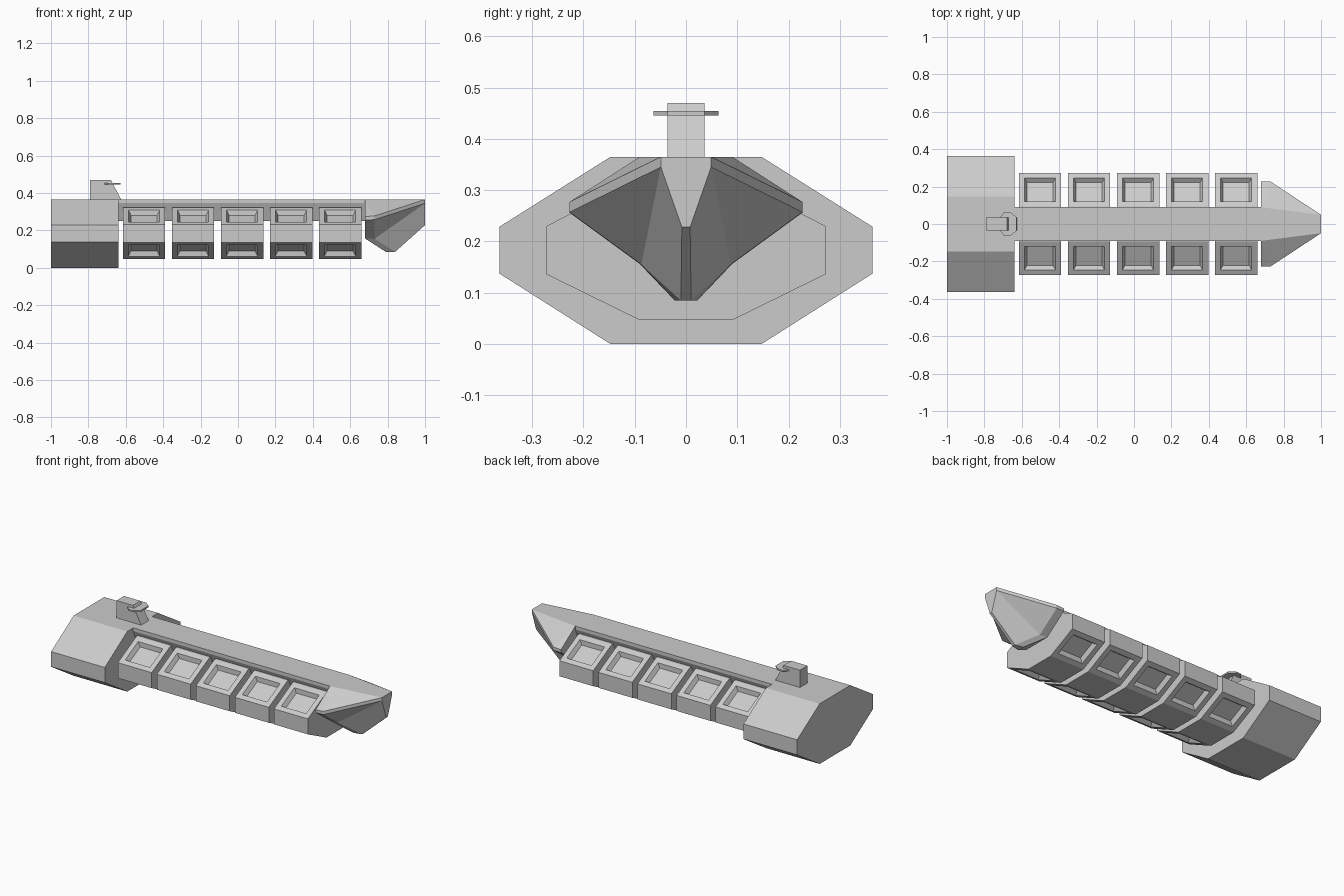
import bpy, bmesh
from mathutils import Vector

if "Cube" in bpy.data.objects:
    bpy.data.objects.remove(bpy.data.objects["Cube"])


def finish(bm, name):
    bmesh.ops.remove_doubles(bm, verts=bm.verts, dist=0.0001)
    bmesh.ops.recalc_face_normals(bm, faces=bm.faces)
    me = bpy.data.meshes.new(name)
    bm.to_mesh(me)
    bm.free()
    ob = bpy.data.objects.new(name, me)
    bpy.context.collection.objects.link(ob)
    return ob


def prism(profile, start, end, axis):
    """Extrude a 2D profile along x (points are y,z), y (x,z) or z (x,y)."""
    bm = bmesh.new()

    def place(a, b, t):
        return {'x': (t, a, b), 'y': (a, t, b), 'z': (a, b, t)}[axis]
    lo = [bm.verts.new(place(a, b, start)) for a, b in profile]
    hi = [bm.verts.new(place(a, b, end)) for a, b in profile]
    bm.faces.new(lo)
    bm.faces.new(hi)
    n = len(profile)
    for i in range(n):
        j = (i + 1) % n
        bm.faces.new((lo[i], lo[j], hi[j], hi[i]))
    bmesh.ops.recalc_face_normals(bm, faces=bm.faces)
    return bm


def mirrored(half):
    return half + [(-y, z) for y, z in reversed(half)]


# Rear hull block
finish(prism(mirrored([(.147, 0), (.363, .137), (.363, .229), (.147, .365)]),
             -1, -.64, 'x'), "rear_hull")

# Spine joining the rear hull and nose
finish(prism(mirrored([(.05, .25), (.09, .345), (.09, .365)]),
             -.64, .68, 'x'), "spine")

# Cargo modules with recessed panels on the four sloped sides
for i in range(5):
    x = -.616 + i * .262
    bm = prism(mirrored([(.093, .048), (.272, .136), (.272, .23), (.093, .322)]),
               x, x + .227, 'x')
    bm.normal_update()
    sloped = [f for f in bm.faces
              if abs(f.normal.y) > .2 and abs(f.normal.z) > .2]
    bmesh.ops.inset_individual(bm, faces=sloped, thickness=.043)
    bmesh.ops.inset_individual(bm, faces=sloped, thickness=.02, depth=-.025)
    finish(bm, f"cargo_module_{i + 1}")

# Faceted nose: half of the points, mirrored across the centre line
P = {
    'r': (.68, .09, .365), 't': (1, .049, .365),
    's': (.68, .227, .274), 'u': (.73, .227, .277),
    'S': (.68, .227, .256), 'U': (.73, .227, .257),
    'T': (1, .049, .345), 'k': (1, .008, .228),
    'b': (.84, .01, .085), 'c': (.79, .022, .085),
    'p': (.68, .09, .156), 'q': (.73, .087, .155),
}
bm = bmesh.new()
right = {k: bm.verts.new(v) for k, v in P.items()}
left = {k: bm.verts.new((x, -y, z)) for k, (x, y, z) in P.items()}
for face in ("rsu", "rut", "sSUu", "uUTt", "USpq", "UqT", "TqbK", "qpcb"):
    keys = face.replace("K", "k")
    for side in (right, left):
        bm.faces.new([side[k] for k in keys])
for edge in ("rt", "tTk", "kb", "bc", "cp", "rsSp"):
    bm.faces.new([right[k] for k in edge] + [left[k] for k in reversed(edge)])
finish(bm, "nose")

# Bridge tower with a sloped front
finish(prism([(-.79, .36), (-.622, .36), (-.68, .47), (-.79, .47)],
             -.036, .036, 'y'), "bridge_tower")

# Thin bridge wing plate
finish(prism([(-.715, -.036), (-.695, -.063), (-.66, -.063), (-.627, -.036),
              (-.627, .036), (-.66, .063), (-.695, .063), (-.715, .036)],
             .445, .454, 'z'), "bridge_wing")
